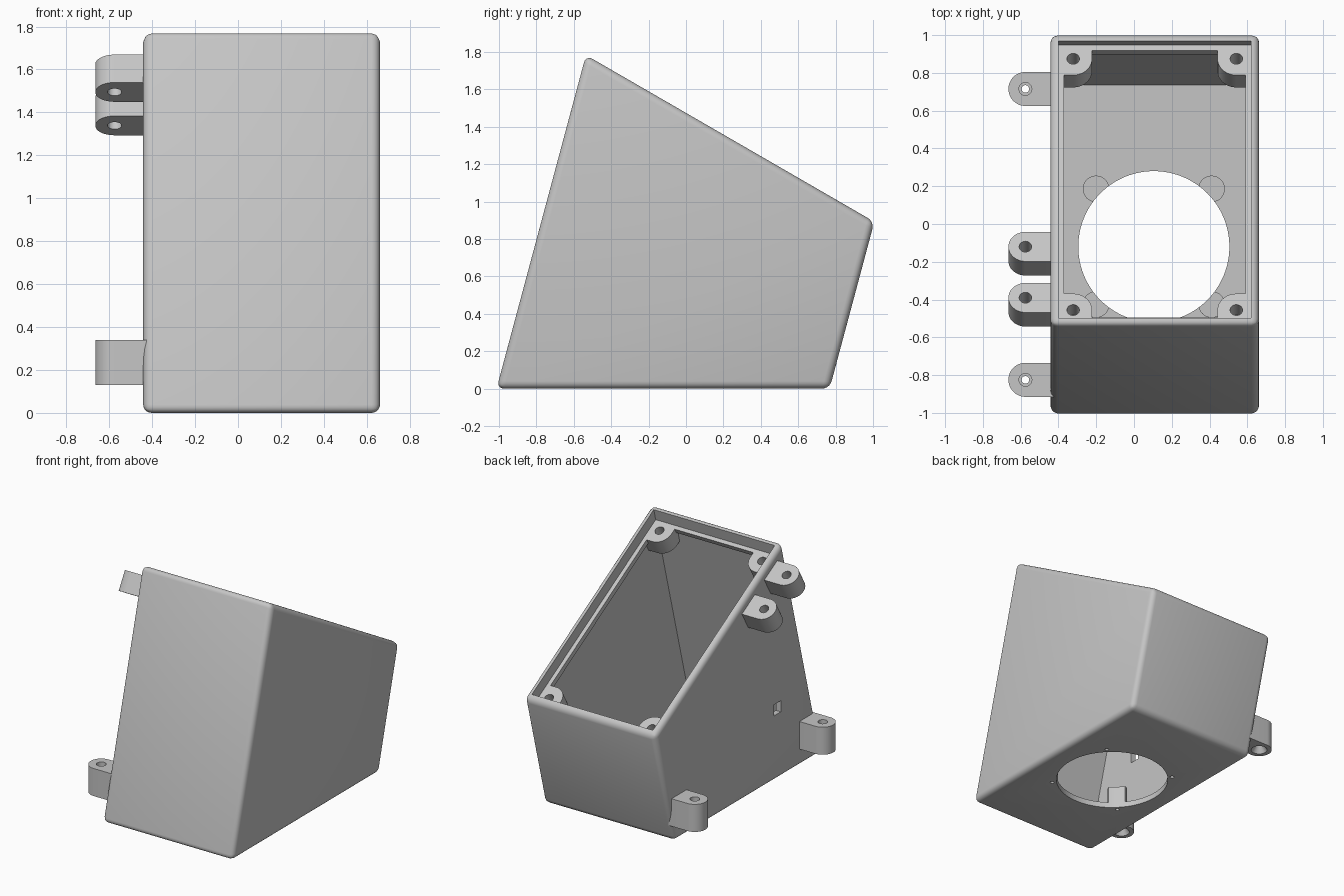
import bpy, bmesh
from math import sin, cos, pi, radians, tan
from mathutils import Matrix

if "Cube" in bpy.data.objects:
    bpy.data.objects.remove(bpy.data.objects["Cube"], do_unlink=True)

grey = bpy.data.materials.new("light_grey_plastic")
grey.use_nodes = True
COLOUR = (0.56, 0.56, 0.56, 1)
grey.diffuse_color = COLOUR
grey.node_tree.nodes["Principled BSDF"].inputs["Base Color"].default_value = COLOUR

# Main dimensions: leaning walls, sloped open top
MID_X, HALF_W, WALL = 0.11, 0.552, 0.042
LEAN = tan(radians(15))
FRONT_Y, BACK_Y = -1.013, 0.768
APEX_Y, APEX_Z = -0.535, 1.783
LEDGE = -0.085
WORLD = Matrix.Identity(4)
SIDE = Matrix(((0, 0, 1, MID_X), (1, 0, 0, 0), (0, 1, 0, 0), (0, 0, 0, 1)))
SLOPE = Matrix.Translation((MID_X, APEX_Y, APEX_Z)) @ Matrix.Rotation(radians(-30), 4, 'X')


def prism(name, outline, lo, hi, frame=WORLD, bevel=0, top_scale=1):
    """Extrude a flat outline between two levels of a frame."""
    bm = bmesh.new()
    cx = sum(p[0] for p in outline) / len(outline)
    cy = sum(p[1] for p in outline) / len(outline)
    low = [bm.verts.new((x, y, lo)) for x, y in outline]
    high = [bm.verts.new((cx + (x - cx) * top_scale, cy + (y - cy) * top_scale, hi))
            for x, y in outline]
    bm.faces.new(low[::-1])
    bm.faces.new(high)
    n = len(outline)
    for i in range(n):
        j = (i + 1) % n
        bm.faces.new((low[i], low[j], high[j], high[i]))
    if bevel:
        bmesh.ops.bevel(bm, geom=bm.edges[:], offset=bevel, segments=5,
                        profile=0.5, affect='EDGES')
    bm.transform(frame)
    bmesh.ops.recalc_face_normals(bm, faces=bm.faces[:])
    mesh = bpy.data.meshes.new(name)
    bm.to_mesh(mesh)
    bm.free()
    mesh.materials.append(grey)
    ob = bpy.data.objects.new(name, mesh)
    bpy.context.scene.collection.objects.link(ob)
    return ob


def arc(x, y, r, start=0, end=2 * pi, n=48):
    closed = abs(end - start - 2 * pi) < 1e-6
    return [(x + r * cos(start + (end - start) * i / n),
             y + r * sin(start + (end - start) * i / n))
            for i in range(n if closed else n + 1)]


def rect(x0, x1, y0, y1):
    return [(x0, y0), (x1, y0), (x1, y1), (x0, y1)]


def carve(ob, tool, op='DIFFERENCE'):
    """Apply a boolean and throw the tool away."""
    mod = ob.modifiers.new("cut", 'BOOLEAN')
    mod.object, mod.operation, mod.solver = tool, op, 'EXACT'
    bpy.context.view_layer.objects.active = ob
    bpy.ops.object.modifier_apply(modifier=mod.name)
    bpy.data.objects.remove(tool, do_unlink=True)


def cavity(t):
    """Space inside the walls at depth t, running out through the top."""
    inset, high = t / cos(radians(15)), 2.5
    f, b = FRONT_Y + inset, BACK_Y - inset
    return prism("cavity", [(f + LEAN * t, t), (b + LEAN * t, t),
                            (b + LEAN * high, high), (f + LEAN * high, high)],
                 t - HALF_W, HALF_W - t, SIDE)


parts = []

# Case shell
rim_back_y = 1.007
rim_back_z = (rim_back_y - BACK_Y) / LEAN
case = prism("case_shell", [(FRONT_Y, 0), (BACK_Y, 0), (rim_back_y, rim_back_z),
                            (APEX_Y, APEX_Z)], -HALF_W, HALF_W, SIDE, bevel=0.04)
carve(case, cavity(WALL))
parts.append(case)

# Round floor opening, screw bosses beside it, cable slot in the side wall
HOLE = (0.105, -0.12, 0.4)


def floor_opening():
    return prism("cutter", arc(*HOLE, n=96), -0.1, 0.5)


carve(case, floor_opening())
carve(case, prism("cutter", rect(-0.51, -0.43, 0.50, 0.585), -0.65, -0.45, SIDE))
for sx in (-1, 1):
    for sy in (-1, 1):
        x, y = HOLE[0] + sx * 0.306, HOLE[1] + sy * 0.306
        boss = prism("floor_boss", arc(x, y, 0.07), 0.02, 0.17)
        carve(boss, floor_opening())
        for ob in (boss, case):
            carve(ob, prism("cutter", arc(x, y, 0.014, n=20), -0.05, 0.13))
        parts.append(boss)

# Lid ledge just inside the rim
ledge = prism("lid_ledge", rect(-0.6, 0.6, -0.1, 1.95), LEDGE - 0.04, LEDGE, SLOPE)
carve(ledge, prism("cutter", rect(-0.48, 0.48, 0.096, 1.727), -0.5, 0.5, SLOPE))
carve(ledge, cavity(0.02), 'INTERSECT')
parts.append(ledge)

# Four corner lid posts, rounded towards the middle
R = 0.1
for sx in (-1, 1):
    for ss, s in ((-1, 0.141), (1, 1.677)):
        x = sx * 0.432
        quarter = [(x - sx * R * cos(a * pi / 24), s - ss * R * sin(a * pi / 24))
                   for a in range(13)]
        wall_x, wall_s = x + sx * 0.2, s + ss * 0.2
        outline = quarter + [(wall_x, s - ss * R), (wall_x, wall_s), (x - sx * R, wall_s)]
        post = prism("lid_post", outline, LEDGE - 0.13, LEDGE, SLOPE)
        carve(post, cavity(0.02), 'INTERSECT')
        carve(post, prism("cutter", arc(x, s, 0.033, n=32), LEDGE - 0.11, 0.1, SLOPE))
        parts.append(post)


# Mounting lugs on the side wall
def lug(name, x, y, lo, hi, frame):
    outline = arc(x, y, 0.09, pi / 2, 3 * pi / 2, 24)
    outline += [(x + 0.16, y - 0.09), (x + 0.16, y + 0.09)]
    ob = prism(name, outline, lo, hi, frame)
    parts.append(ob)
    return ob


LUG_X = -0.575
for s in (0.205, 0.517):
    x = LUG_X - MID_X
    ob = lug("upper_lug", x, s, -0.215, -0.065, SLOPE)
    carve(ob, prism("cutter", arc(x, s, 0.033, n=32), -0.4, 0.1, SLOPE))
for y in (-0.825, 0.715):
    ob = lug("lower_lug", LUG_X, y, 0.13, 0.34, WORLD)
    carve(ob, prism("cutter", arc(LUG_X, y, 0.02, n=32), 0, 0.5))
    carve(ob, prism("cutter", arc(LUG_X, y, 0.034, n=32), 0.25, 0.5))
    carve(ob, prism("cutter", arc(LUG_X, y, 0.058, n=32), 0.129, 0.18, top_scale=0.4))

# Smooth the rounds, keep the edges crisp
bpy.ops.object.select_all(action='DESELECT')
for ob in parts:
    ob.select_set(True)
bpy.context.view_layer.objects.active = case
bpy.ops.object.shade_smooth_by_angle(angle=radians(30))
